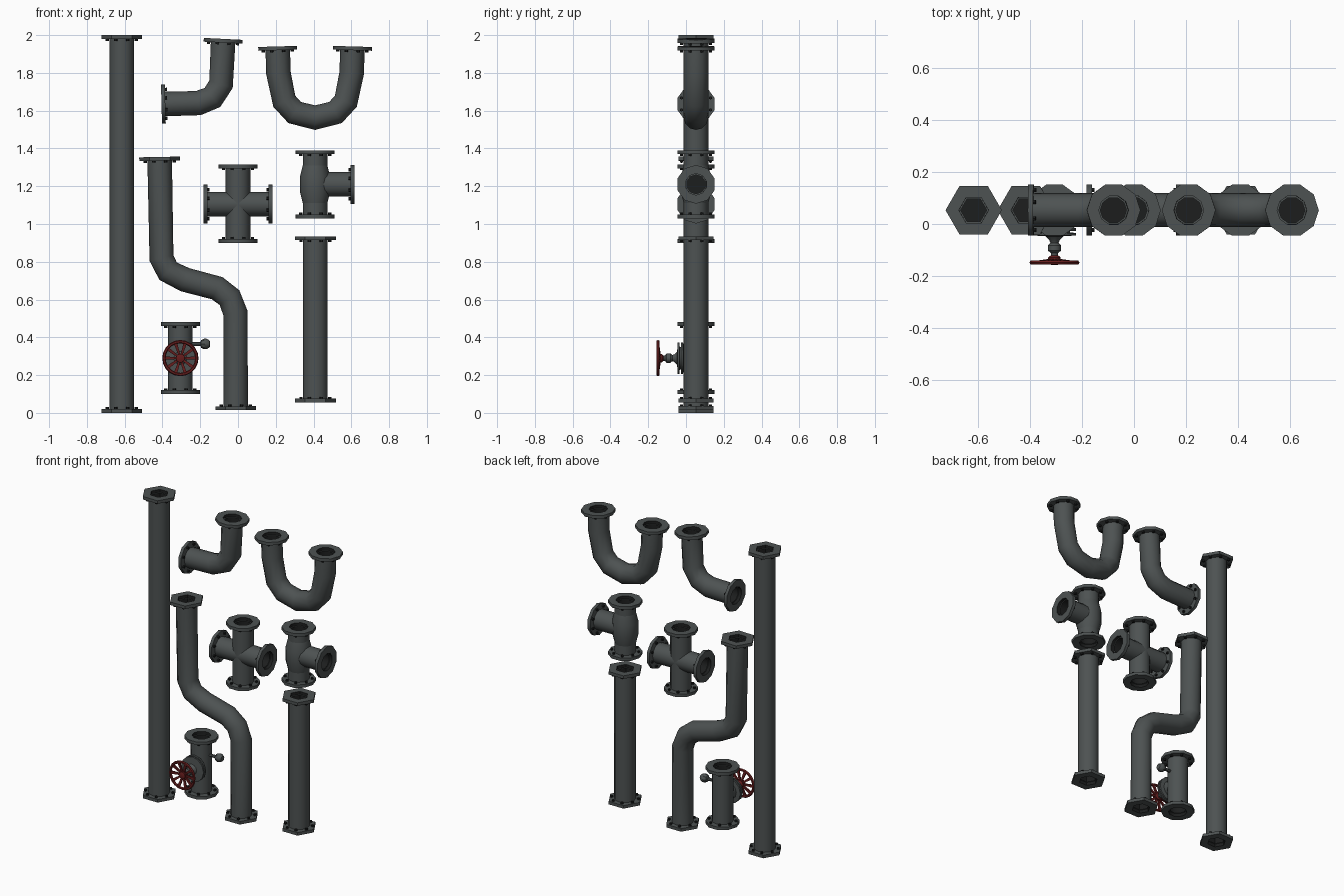
import bpy, bmesh, math
from mathutils import Vector

cube = bpy.data.objects.get("Cube")
if cube:
    bpy.data.objects.remove(cube)


def material(name, color):
    m = bpy.data.materials.new(name)
    m.use_nodes = True
    m.diffuse_color = (*color, 1)
    bsdf = m.node_tree.nodes["Principled BSDF"]
    bsdf.inputs["Base Color"].default_value = (*color, 1)
    bsdf.inputs["Roughness"].default_value = 0.7
    return m


MATS = [material("pipe grey", (0.075, 0.085, 0.085)),
        material("bore black", (0.012, 0.013, 0.013)),
        material("wheel red", (0.13, 0.012, 0.012))]
GREY, BLACK, RED = range(3)
Y = 0.053        # depth of every pipe axis
R = 0.065        # pipe radius
UP, DOWN = Vector((0, 0, 1)), Vector((0, 0, -1))
RIGHT, LEFT = Vector((1, 0, 0)), Vector((-1, 0, 0))
FRONT = Vector((0, -1, 0))


def at(x, z):
    return Vector((x, Y, z))


def frame(axis):
    v = Vector((0, 0, 1)) if abs(axis.y) > 0.5 else Vector((0, 1, 0))
    return v.cross(axis).normalized(), v


def skin(bm, rings, mat_of, close=False):
    """Join successive rings of vertices with quads."""
    n = len(rings[0])
    count = len(rings) if close else len(rings) - 1
    for j in range(count):
        a, b = rings[j], rings[(j + 1) % len(rings)]
        for i in range(n):
            k = (i + 1) % n
            bm.faces.new((a[i], a[k], b[k], b[i])).material_index = mat_of(j)


def ring(bm, center, axis, r, n, phase=0.0):
    u, v = frame(axis)
    angles = [phase + math.tau * i / n for i in range(n)]
    return [bm.verts.new(center + r * (u * math.cos(a) + v * math.sin(a))) for a in angles]


def lathe(bm, origin, axis, profile, n=10, mat_of=lambda j: GREY):
    """Turn (radius, height) points about an axis."""
    rings = [ring(bm, origin + axis * h, axis, max(r, 0.0005), n) for r, h in profile]
    skin(bm, rings, mat_of)
    if profile[-1][0] == 0:
        bm.faces.new(rings[-1]).material_index = mat_of(len(profile) - 2)


def sweep(bm, points, n=12):
    """Round tube along a path in the xz plane, mitred at the bends."""
    rings = []
    for i, p in enumerate(points):
        before = (p - points[i - 1]).normalized() if i else None
        after = (points[i + 1] - p).normalized() if i < len(points) - 1 else None
        rings.append(ring(bm, p, ((before or after) + (after or before)).normalized(), R, n))
    skin(bm, rings, lambda j: GREY)


def flange(bm, origin, axis, sides=10):
    """Bolted end plate with a dark bore; origin is on the outer face."""
    r = 0.108 if sides == 6 else 0.103
    lathe(bm, origin, axis,
          [(0.05, -0.02), (r, -0.02), (r, 0), (0.057, 0), (0.055, -0.1), (0, -0.1)],
          sides, lambda j: BLACK if j > 2 else GREY)
    u, v = frame(axis)
    for i in range(8):
        a = math.tau * (i + 0.5) / 8
        c = origin - axis * 0.018 + 0.083 * (u * math.cos(a) + v * math.sin(a))
        lathe(bm, c, -axis, [(0.009, 0), (0.009, 0.012), (0, 0.012)], 6, lambda j: BLACK)


def finish(name, bm):
    mesh = bpy.data.meshes.new(name)
    bm.to_mesh(mesh)
    bm.free()
    for m in MATS:
        mesh.materials.append(m)
    ob = bpy.data.objects.new(name, mesh)
    bpy.context.collection.objects.link(ob)
    bpy.ops.object.select_all(action='DESELECT')
    ob.select_set(True)
    bpy.context.view_layer.objects.active = ob
    bpy.ops.object.shade_smooth_by_angle(angle=math.radians(40))


def pipe(name, path, sides=10):
    """Swept pipe with a flange at each end."""
    pts = [at(x, z) for x, z in path]
    start = (pts[0] - pts[1]).normalized()
    end = (pts[-1] - pts[-2]).normalized()
    bm = bmesh.new()
    sweep(bm, [pts[0] - start * 0.01] + pts[1:-1] + [pts[-1] - end * 0.01])
    flange(bm, pts[0], start, sides)
    flange(bm, pts[-1], end, sides)
    finish(name, bm)


# Straight and bent pipes
pipe("long_pipe", [(-0.615, 0), (-0.615, 2)], 6)
pipe("short_pipe", [(0.41, 0.055), (0.41, 0.935)], 6)
pipe("offset_pipe", [(-0.012, 0.015), (-0.014, 0.53), (-0.045, 0.61), (-0.11, 0.66),
                     (-0.28, 0.705), (-0.37, 0.75), (-0.405, 0.82), (-0.415, 1.355)], 6)
pipe("elbow_pipe", [(-0.405, 1.635), (-0.21, 1.64), (-0.135, 1.67), (-0.09, 1.74),
                    (-0.078, 1.98)])
half_u = [(0.2, 1.94), (0.245, 1.65), (0.3, 1.59)]
pipe("u_bend_pipe", [(0.21, 1.94), (0.214, 1.8)] + half_u[1:] + [(0.408, 1.563)]
     + [(0.816 - x, z) for x, z in reversed(half_u[1:])] + [(0.602, 1.8), (0.606, 1.94)])


def arm(bm, center, axis, length, r=R):
    lathe(bm, center, axis, [(r, 0), (r, length - 0.01)], 12)
    flange(bm, center + axis * length, axis)


# Four-way junction
bm = bmesh.new()
for axis, length in ((UP, 0.21), (DOWN, 0.205), (LEFT, 0.182), (RIGHT, 0.182)):
    arm(bm, at(0, 1.105), axis, length)
finish("cross_junction", bm)

# Three-way junction with a swollen middle
bm = bmesh.new()
for axis, length in ((UP, 0.18), (DOWN, 0.18), (RIGHT, 0.208)):
    arm(bm, at(0.408, 1.21), axis, length)
lathe(bm, at(0.408, 1.21), UP, [(R, -0.1), (0.08, -0.04), (0.08, 0.04), (R, 0.1)], 12)
finish("tee_junction", bm)

# Valve body with bonnet, stem and side knob
vx, wz = -0.305, 0.29
bm = bmesh.new()
for axis in (UP, DOWN):
    arm(bm, at(vx, wz), axis, 0.19)
lathe(bm, at(vx, wz), FRONT,
      [(0.055, 0), (0.055, 0.066), (0.083, 0.068), (0.083, 0.079), (0.06, 0.08),
       (0.06, 0.086), (0.083, 0.087), (0.083, 0.097), (0.035, 0.1), (0.02, 0.115),
       (0.016, 0.125), (0.025, 0.135), (0.025, 0.155), (0.014, 0.165), (0.014, 0.2), (0, 0.2)], 12)
lathe(bm, at(vx, 0.365), RIGHT,
      [(0.01, 0.05), (0.01, 0.106), (0.02, 0.11), (0.028, 0.125), (0.028, 0.138),
       (0.018, 0.155), (0, 0.158)], 8)
finish("valve_body", bm)

# Hand wheel: rim, hub and dished spokes
bm = bmesh.new()
hub = Vector((vx, -0.148, wz))
rim = []
for i in range(6):
    a = math.tau * i / 6
    rim.append(ring(bm, hub + FRONT * 0.009 * math.sin(a), FRONT, 0.087 + 0.009 * math.cos(a), 20))
skin(bm, rim, lambda j: RED, close=True)
lathe(bm, hub, FRONT, [(0.014, -0.028), (0.024, -0.02), (0.024, 0.005), (0.012, 0.009),
                       (0, 0.009)], 10, lambda j: RED)
u, v = frame(FRONT)
for i in range(10):
    a = math.tau * i / 10
    out = u * math.cos(a) + v * math.sin(a)
    side = out.cross(FRONT)
    ends = []
    for d, w, back in ((0.015, 0.005, -0.01), (0.086, 0.009, 0)):
        c = hub + out * d + FRONT * back
        ends.append([bm.verts.new(c + side * s * w + FRONT * t * 0.005)
                     for s, t in ((-1, -1), (1, -1), (1, 1), (-1, 1))])
    skin(bm, ends, lambda j: RED)
bmesh.ops.recalc_face_normals(bm, faces=bm.faces[:])
finish("hand_wheel", bm)
